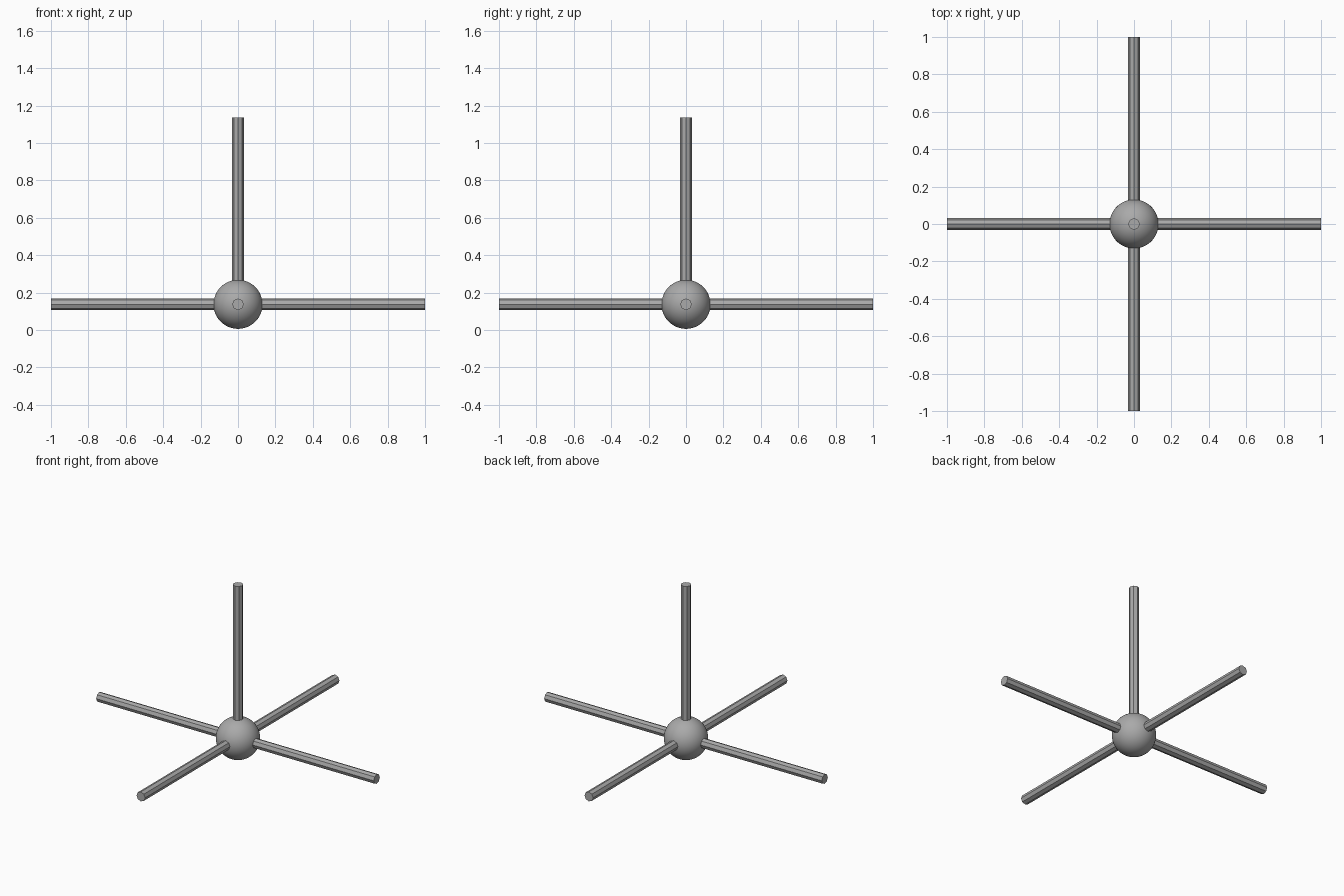
import bpy, math
from mathutils import Vector

if "Cube" in bpy.data.objects:
    bpy.data.objects.remove(bpy.data.objects["Cube"])

HUB_Z = 0.137
HUB_R = 0.131
ROD_R = 0.031

grey = bpy.data.materials.new("grey")
grey.diffuse_color = (0.4, 0.4, 0.4, 1)
grey.use_nodes = True
grey.node_tree.nodes["Principled BSDF"].inputs["Base Color"].default_value = grey.diffuse_color

# Round hub
bpy.ops.mesh.primitive_uv_sphere_add(segments=48, ring_count=24, radius=HUB_R,
                                     location=(0, 0, HUB_Z))
hub = bpy.context.object
hub.name = "hub"
hub.data.materials.append(grey)
bpy.ops.object.shade_smooth()


# Eight-sided rod from the hub centre outwards
def rod(name, direction):
    d = Vector(direction)
    bpy.ops.mesh.primitive_cylinder_add(vertices=8, radius=ROD_R, depth=1)
    ob = bpy.context.object
    ob.name = name
    ob.rotation_mode = 'QUATERNION'
    ob.rotation_quaternion = d.to_track_quat('Z', 'Y')
    ob.location = Vector((0, 0, HUB_Z)) + d * 0.5
    ob.data.materials.append(grey)


rod("right_rod", (1, 0, 0))
rod("left_rod", (-1, 0, 0))
rod("front_rod", (0, -1, 0))
rod("back_rod", (0, 1, 0))
rod("upright_rod", (0, 0, 1))
